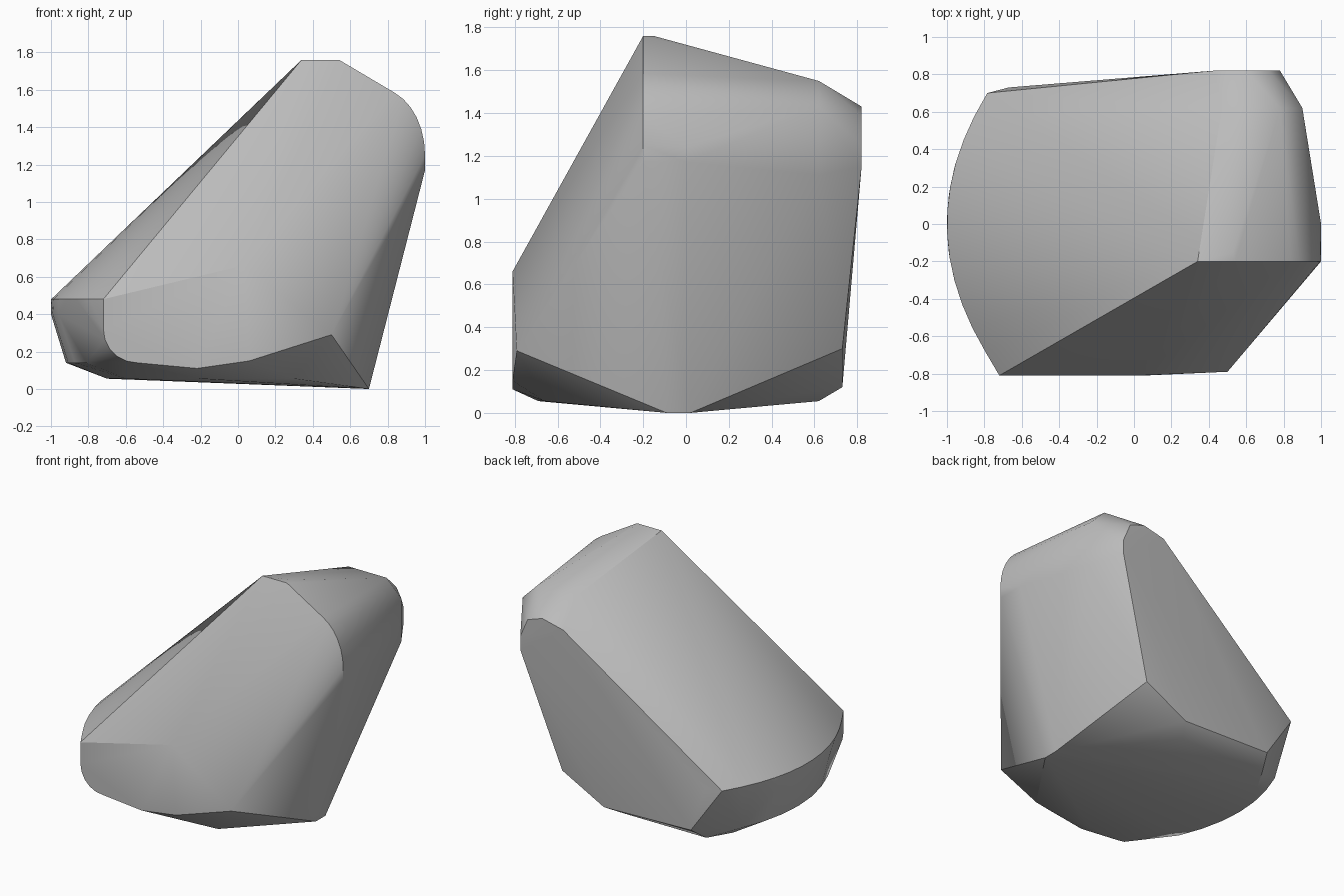
import bpy
import bmesh
from math import radians, sin, cos

cube = bpy.data.objects.get("Cube")
if cube:
    bpy.data.objects.remove(cube, do_unlink=True)


def on_depth(y, outline):
    """Place an outline of (x, z) pairs on a vertical plane."""
    return [(x, y, z) for x, z in outline]


def on_level(z, outline):
    """Place an outline of (x, y) pairs on a horizontal plane."""
    return [(x, y, z) for x, y in outline]


def arc(center, radii, start, end, steps):
    """Sample an elliptical arc, angles in degrees."""
    angles = [radians(start + (end - start) * i / steps) for i in range(steps + 1)]
    return [(center[0] + radii[0] * cos(a), center[1] + radii[1] * sin(a)) for a in angles]


def bowed_rim(left, bow, first, last, steps):
    """Sample a parabola bulging towards the right-hand flank."""
    depths = [first + (last - first) * i / steps for i in range(steps + 1)]
    return [(left + bow * y * y, y) for y in depths]


points = []

# Top ridge, with its rounded shoulder
shoulder = arc((0.74, 1.25), (0.26, 0.36), 0, 68, 6)
points += on_depth(-0.2, [(0.34, 1.76), (0.54, 1.76), (1, 1.17)] + shoulder)
points += on_depth(-0.15, [(0.53, 1.76)])
points += on_depth(0, [(1, 1.17), (1, 1.24)])

# Back shoulder and the rounded back facet
points += on_depth(0.62, [(0.47, 1.55), (0.78, 1.55), (0.9, 1.43), (0.9, 1.11)])
points += on_depth(0.82, [(0.43, 1.39), (0.6, 1.43), (0.72, 1.39), (0.78, 1.25), (0.78, 1.15)])

# Flat front facet with a rounded lower corner
corner = arc((-0.54, 0.32), (0.18, 0.18), 180, 270, 5)
points += on_depth(-0.81, corner + [(-0.72, 0.48), (0.03, 0.66), (-0.22, 0.11), (0.06, 0.15)])
points += on_depth(-0.79, [(0.5, 0.29)])

# Bowed rim of the low flank and the undercut below it
points += on_level(0.48, bowed_rim(-1, 0.44, -0.81, 0.7, 12))
points += on_level(0.4, bowed_rim(-1, 0.44, -0.3, 0.3, 4))
points += on_level(0.14, bowed_rim(-0.92, 0.44, -0.5, 0.5, 6))

# Lower back corners
points += on_depth(0.73, [(-0.67, 0.48), (0.5, 0.3), (0.16, 0.12), (-0.55, 0.14)])

# Underside
points += on_level(0, [(0.7, -0.09), (0.7, 0.02)])
points += on_level(0.055, [(-0.7, 0.45), (-0.7, 0), (-0.6, -0.4), (-0.2, -0.69),
                           (0.3, -0.66), (-0.6, 0.62), (0.1, 0.62)])

# Wrap all corners into one solid boulder
bm = bmesh.new()
for co in points:
    bm.verts.new(co)
bmesh.ops.remove_doubles(bm, verts=bm.verts, dist=0.004)
hull = bmesh.ops.convex_hull(bm, input=bm.verts)
bmesh.ops.delete(bm, geom=[v for v in bm.verts if not v.link_faces], context="VERTS")
bmesh.ops.dissolve_limit(bm, angle_limit=radians(1), verts=bm.verts, edges=bm.edges)
bmesh.ops.recalc_face_normals(bm, faces=bm.faces)
mesh = bpy.data.meshes.new("boulder")
bm.to_mesh(mesh)
bm.free()

# Plain stone colour
stone = bpy.data.materials.new("stone_grey")
stone.use_nodes = True
grey = (0.5, 0.5, 0.5, 1)
stone.diffuse_color = grey
stone.node_tree.nodes["Principled BSDF"].inputs["Base Color"].default_value = grey
mesh.materials.append(stone)

boulder = bpy.data.objects.new("boulder", mesh)
bpy.context.collection.objects.link(boulder)
bpy.ops.object.select_all(action="DESELECT")
boulder.select_set(True)
bpy.context.view_layer.objects.active = boulder
bpy.ops.object.shade_smooth_by_angle(angle=radians(30))
